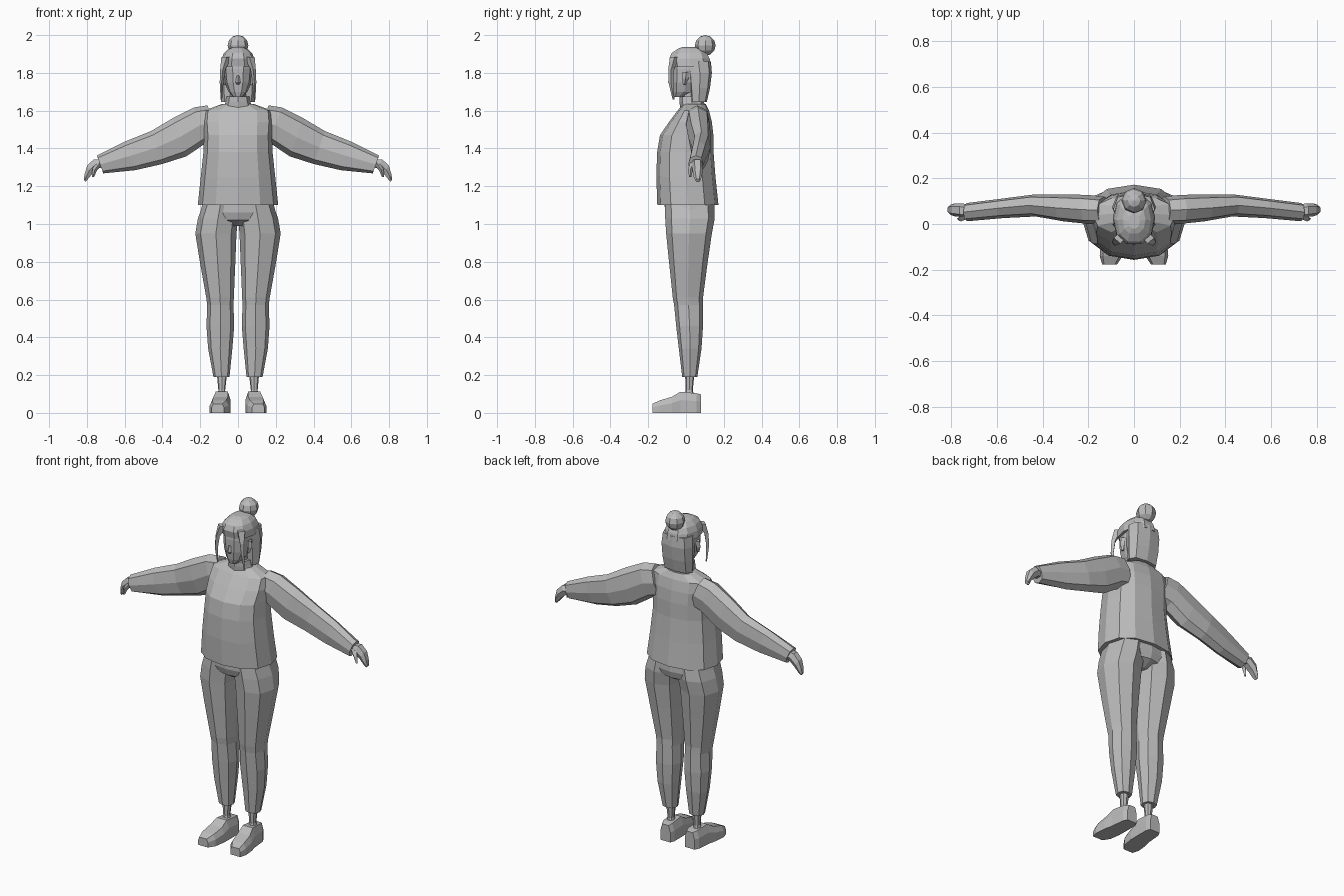
import bpy, bmesh, math
from mathutils import Vector

grey = bpy.data.materials.new("plain grey")
grey.diffuse_color = (0.5, 0.5, 0.5, 1)


def loft(name, rings, n=8, axis="z", power=0.85, shear=0.0, side=1):
    """Skin rings given as (position, a0, a1, b0, b1) along z or x."""
    bm = bmesh.new()
    loops = []
    for p, a0, a1, b0, b1 in rings:
        loop = []
        for i in range(n):
            t = 2 * math.pi * i / n
            c, s = math.cos(t), math.sin(t)
            u = math.copysign(abs(c) ** power, c) if abs(c) > 1e-6 else 0
            v = math.copysign(abs(s) ** power, s) if abs(s) > 1e-6 else 0
            a = (a0 + a1) / 2 + u * (a1 - a0) / 2
            db = v * (b1 - b0) / 2
            b = (b0 + b1) / 2 + db
            co = (a, b, p) if axis == "z" else (p + shear * db, a, b)
            loop.append(bm.verts.new((co[0] * side, co[1], co[2])))
        loops.append(loop)
    for lo, hi in zip(loops, loops[1:]):
        for i in range(n):
            j = (i + 1) % n
            bm.faces.new((lo[i], lo[j], hi[j], hi[i]))
    bm.faces.new(loops[0])
    bm.faces.new(loops[-1])
    return finish(name, bm)


def finish(name, bm):
    bmesh.ops.recalc_face_normals(bm, faces=bm.faces)
    me = bpy.data.meshes.new(name)
    bm.to_mesh(me)
    bm.free()
    me.materials.append(grey)
    ob = bpy.data.objects.new(name, me)
    bpy.context.collection.objects.link(ob)
    return ob


def spike(name, points, side=1):
    """Four-sided tapering strip through (x, y, z, half width x, half width y)."""
    bm = bmesh.new()
    loops = [[bm.verts.new(((x + i * wx) * side, y + j * wy, z))
              for i, j in ((1, 0), (0, 1), (-1, 0), (0, -1))]
             for x, y, z, wx, wy in points]
    for lo, hi in zip(loops, loops[1:]):
        for i in range(4):
            bm.faces.new((lo[i], lo[(i + 1) % 4], hi[(i + 1) % 4], hi[i]))
    bm.faces.new(loops[0])
    bm.faces.new(loops[-1])
    return finish(name, bm)


# Sweater body and collar
loft("sweater", [(1.10, -.213, .213, -.152, .172), (1.25, -.197, .197, -.157, .156),
                 (1.38, -.183, .183, -.153, .146), (1.47, -.18, .18, -.138, .145),
                 (1.54, -.185, .185, -.09, .137), (1.60, -.18, .18, -.045, .122),
                 (1.635, -.085, .085, -.015, .105)], n=12)
loft("collar", [(1.61, -.08, .08, -.03, .105), (1.645, -.066, .066, -.035, .095),
                (1.675, -.06, .06, -.035, .09)])
loft("neck", [(1.60, -.045, .045, -.015, .07), (1.72, -.042, .042, -.02, .07)])

# Trouser seat joining the legs
loft("trouser_seat", [(1.12, -.185, .185, -.113, .15), (1.06, -.20, .20, -.112, .152),
                      (1.02, -.14, .14, -.10, .142), (.99, -.05, .05, -.05, .09)], n=12)

for side, tag in ((1, "left"), (-1, "right")):
    # Sleeve
    loft(tag + "_sleeve", [(.13, 0, .12, 1.45, 1.628), (.20, 0, .127, 1.43, 1.617),
                           (.31, .012, .13, 1.358, 1.56), (.43, .033, .13, 1.318, 1.492),
                           (.57, .026, .112, 1.285, 1.437), (.73, .012, .092, 1.268, 1.362)],
         axis="x", shear=.35, side=side)
    # Hand: palm, fingers and thumb
    loft(tag + "_hand", [(.71, .025, .08, 1.295, 1.345), (.75, .03, .09, 1.292, 1.345),
                         (.785, .034, .09, 1.262, 1.312), (.803, .04, .084, 1.236, 1.268),
                         (.812, .05, .076, 1.222, 1.238)], n=6, axis="x", side=side, shear=.6)
    spike(tag + "_thumb", [(.73, .04, 1.325, .02, .018), (.757, .024, 1.29, .014, .013),
                           (.768, .022, 1.25, .006, .006)], side)
    # Trouser leg
    loft(tag + "_trouser_leg", [(1.10, .0, .187, -.112, .15), (1.03, .0, .212, -.11, .152),
                                (.95, .008, .226, -.105, .137), (.80, .014, .202, -.09, .115),
                                (.61, .022, .168, -.07, .09), (.57, .024, .163, -.063, .09),
                                (.46, .02, .167, -.052, .09), (.34, .03, .158, -.038, .082),
                                (.19, .045, .13, -.02, .06)], side=side)
    # Ankle
    loft(tag + "_ankle", [(.21, .058, .112, -.005, .045), (.12, .068, .104, -.002, .036),
                          (.07, .06, .112, -.015, .05)], side=side)
    # Shoe: cross-sections (y, centre x, half width, top width, height)
    bm = bmesh.new()
    loops = []
    for y, cx, w, tw, h in ((.08, .08, .032, .02, .098), (.055, .082, .043, .03, .104),
                            (-.03, .086, .047, .032, .112), (-.075, .092, .052, .038, .085),
                            (-.14, .100, .05, .036, .066), (-.178, .107, .032, .024, .048)):
        prof = ((-w, 0), (w, 0), (w, h * .6), (tw, h), (-tw, h), (-w, h * .6))
        loops.append([bm.verts.new(((cx + x) * side, y, z)) for x, z in prof])
    for lo, hi in zip(loops, loops[1:]):
        for i in range(6):
            bm.faces.new((lo[i], lo[(i + 1) % 6], hi[(i + 1) % 6], hi[i]))
    bm.faces.new(loops[0])
    bm.faces.new(loops[-1])
    finish(tag + "_shoe", bm)
    # Loose front lock of hair and ear
    spike(tag + "_front_lock", [(.06, -.06, 1.885, .028, .025), (.08, -.078, 1.82, .014, .016),
                                (.087, -.08, 1.75, .01, .013), (.088, -.066, 1.66, .004, .005)], side)
    spike(tag + "_ear", [(.078, .0, 1.805, .012, .018), (.08, -.002, 1.77, .014, .018),
                         (.074, -.008, 1.735, .008, .008)], side)

# Face, nose
loft("head", [(1.672, -.026, .026, -.064, -.01), (1.70, -.05, .05, -.073, .05),
              (1.75, -.07, .07, -.08, .09), (1.82, -.077, .077, -.082, .11),
              (1.88, -.07, .07, -.075, .10)], n=10)
spike("nose", [(0, -.076, 1.785, .007, .008), (0, -.082, 1.75, .013, .013),
               (0, -.076, 1.738, .008, .008)])

# Hair: crown, back and bun
loft("hair_crown", [(1.835, -.093, .093, -.085, .137), (1.875, -.088, .088, -.093, .13),
                    (1.905, -.074, .074, -.08, .115), (1.928, -.05, .05, -.045, .085),
                    (1.937, -.025, .025, -.02, .045)], n=10)
loft("hair_back", [(1.645, -.09, .09, .025, .11), (1.72, -.095, .095, .018, .127),
                   (1.80, -.096, .096, .01, .137), (1.86, -.09, .09, .0, .132)], power=.7)
bpy.ops.mesh.primitive_uv_sphere_add(segments=8, ring_count=6, radius=.055, location=(0, .102, 1.945))
bun = bpy.context.object
bun.name = "hair_bun"
bun.data.materials.append(grey)
